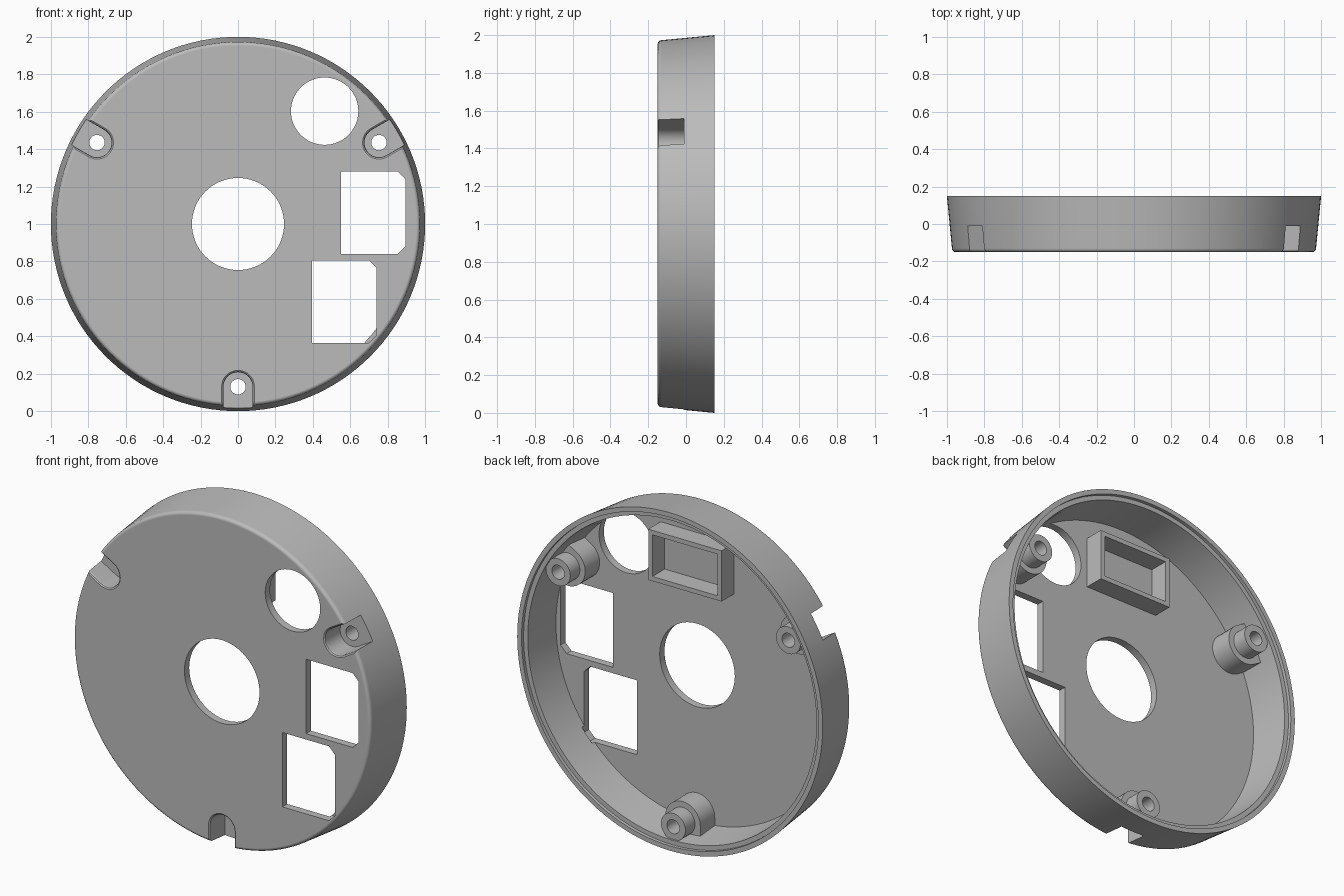
import bpy
import bmesh
import math
from mathutils import Matrix, Vector

if "Cube" in bpy.data.objects:
    bpy.data.objects.remove(bpy.data.objects["Cube"], do_unlink=True)

FRONT, RIM, FLOOR = -0.15, 0.15, -0.105
BOSS_R = 0.87                                   # distance of screw bosses from the centre
BOSS_ANGLES = [math.radians(a) for a in (30, 150, 270)]

grey = bpy.data.materials.new("mid grey plastic")
grey.use_nodes = True
colour = (0.50, 0.50, 0.50, 1)
grey.diffuse_color = colour
grey.node_tree.nodes["Principled BSDF"].inputs["Base Color"].default_value = colour


def loft(name, rings):
    """Closed solid from a list of equal-length rings of 3D points."""
    bm = bmesh.new()
    loops = [[bm.verts.new(p) for p in ring] for ring in rings]
    for a, b in zip(loops, loops[1:]):
        for i in range(len(a)):
            j = (i + 1) % len(a)
            bm.faces.new((a[i], a[j], b[j], b[i]))
    bm.faces.new(loops[0])
    bm.faces.new(loops[-1])
    bmesh.ops.recalc_face_normals(bm, faces=bm.faces)
    mesh = bpy.data.meshes.new(name)
    bm.to_mesh(mesh)
    bm.free()
    mesh.materials.append(grey)
    obj = bpy.data.objects.new(name, mesh)
    bpy.context.collection.objects.link(obj)
    return obj


def lathe(name, profile, x=0, z=1, segments=48):
    """Revolve (radius, y) points about an axis parallel to y."""
    turns = [2 * math.pi * i / segments for i in range(segments)]
    return loft(name, [[(x + r * math.cos(t), y, z + r * math.sin(t)) for t in turns]
                       for r, y in profile])


def prism(name, outline, y0, y1):
    return loft(name, [[(x, y, z) for x, z in outline] for y in (y0, y1)])


def u_shape(half, reach, angle, y):
    """Round-ended slot outline that opens outward along the given angle."""
    pts = [(reach, -half), (reach, half)]
    for i in range(17):
        t = math.pi / 2 + math.pi * i / 16
        pts.append((BOSS_R + half * math.cos(t), half * math.sin(t)))
    turn = Matrix.Rotation(angle, 2)
    flat = [turn @ Vector(p) for p in pts]
    return [(p.x, y, 1 + p.y) for p in flat]


def rect(x0, x1, z0, z1, cut=0.0):
    """Rectangle, with the two +x corners chamfered if cut is given."""
    if not cut:
        return [(x0, z0), (x1, z0), (x1, z1), (x0, z1)]
    return [(x0, z0), (x1 - cut, z0), (x1, z0 + cut),
            (x1, z1 - cut), (x1 - cut, z1), (x0, z1)]


def boolean(target, tool, operation):
    mod = target.modifiers.new("bool", 'BOOLEAN')
    mod.operation, mod.solver, mod.object = operation, 'EXACT', tool
    bpy.context.view_layer.update()
    graph = bpy.context.evaluated_depsgraph_get()
    mesh = bpy.data.meshes.new_from_object(target.evaluated_get(graph))
    target.modifiers.clear()
    target.data = mesh
    bpy.data.objects.remove(tool, do_unlink=True)


# Round shell: filleted front edge, tapered wall, stepped rim, open back
fillet = 0.02
profile = [(0.953 + fillet * math.sin(t), FRONT + fillet * (1 - math.cos(t)))
           for t in (math.pi / 2 * i / 5 for i in range(6))]
profile += [(1.0, RIM), (0.972, RIM), (0.972, RIM - 0.02),
            (0.945, RIM - 0.02), (0.925, FLOOR)]
shell = lathe("round_housing", profile, segments=128)

# Rectangular frame on the inside
frame = prism("inner_frame", rect(-0.24, 0.24, 1.485, 1.785), FLOOR - 0.015, 0.01)
boolean(frame, prism("frame_opening", rect(-0.213, 0.213, 1.512, 1.758), -0.2, 0.1),
        'DIFFERENCE')
boolean(shell, frame, 'UNION')

# Screw bosses with a narrower tube behind each
for a in BOSS_ANGLES:
    x, z = BOSS_R * math.cos(a), 1 + BOSS_R * math.sin(a)
    boolean(shell, loft("boss", [u_shape(0.115, 0.95, a, y) for y in (FLOOR - 0.02, 0.03)]),
            'UNION')
    boolean(shell, lathe("boss_tube", [(0.08, 0.01), (0.08, 0.12)], x, z), 'UNION')

# Notches from the front, softened at their mouths, with screw holes through
for a in BOSS_ANGLES:
    x, z = BOSS_R * math.cos(a), 1 + BOSS_R * math.sin(a)
    steps = [(0.078, -0.01), (0.078, FRONT + 0.016), (0.081, FRONT + 0.005),
             (0.088, FRONT), (0.088, FRONT - 0.05)]
    boolean(shell, loft("notch", [u_shape(h, 1.1, a, y) for h, y in steps]), 'DIFFERENCE')
    boolean(shell, lathe("screw_hole", [(0.041, -0.3), (0.041, 0.3)], x, z), 'DIFFERENCE')

# Openings through the front plate
for x, z, r in ((0, 1.0, 0.246), (0.463, 1.603, 0.18)):
    boolean(shell, lathe("round_hole", [(r, -0.3), (r, 0.3)], x, z, 64), 'DIFFERENCE')
for box in ((0.55, 0.895, 0.84, 1.28), (0.395, 0.74, 0.365, 0.805)):
    boolean(shell, prism("socket_hole", rect(*box, 0.04), -0.3, FLOOR + 0.02), 'DIFFERENCE')

# Smooth the round surfaces while the flat faces stay flat
bpy.ops.object.select_all(action='DESELECT')
shell.select_set(True)
bpy.context.view_layer.objects.active = shell
bpy.ops.object.shade_smooth_by_angle(angle=math.radians(30))
weighted = shell.modifiers.new("weighted normals", 'WEIGHTED_NORMAL')
weighted.keep_sharp = True
